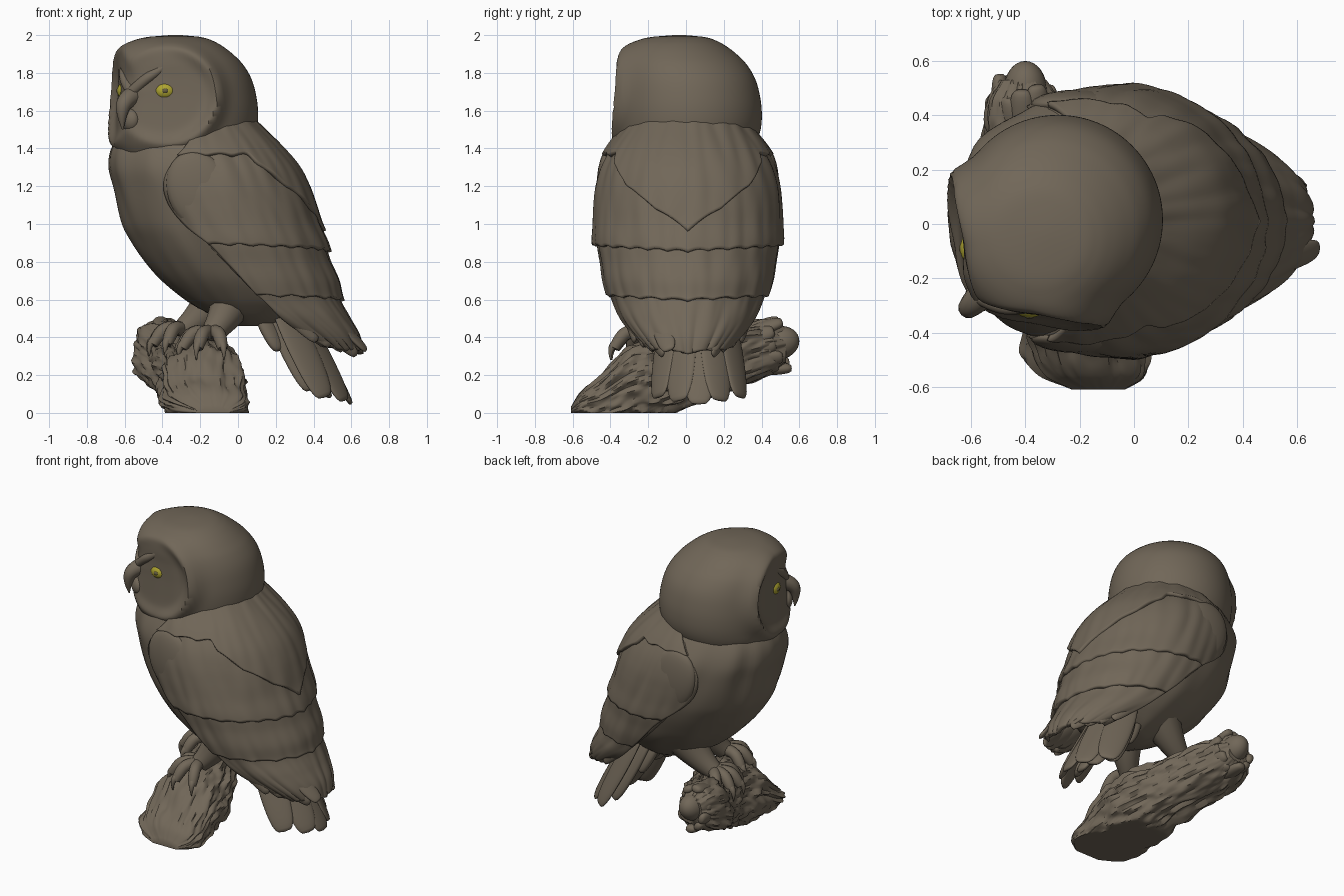
import bpy, bmesh, math, random
from mathutils import Vector, noise

random.seed(4)
if "Cube" in bpy.data.objects:
    bpy.data.objects.remove(bpy.data.objects["Cube"], do_unlink=True)


def material(name, rgb):
    m = bpy.data.materials.new(name)
    m.use_nodes = True
    m.diffuse_color = (*rgb, 1)
    m.node_tree.nodes["Principled BSDF"].inputs["Base Color"].default_value = (*rgb, 1)
    return m


BROWN = material("brown_clay", (0.165, 0.135, 0.098))
YELLOW = material("yellow_eye", (0.42, 0.37, 0.03))
DARK = material("dark_pupil", (0.13, 0.11, 0.05))


def finish(obj, mat, angle=50):
    obj.data.materials.clear()
    obj.data.materials.append(mat)
    bpy.ops.object.select_all(action="DESELECT")
    obj.select_set(True)
    bpy.context.view_layer.objects.active = obj
    bpy.ops.object.shade_smooth_by_angle(angle=math.radians(angle))
    return obj


def from_bmesh(name, bm, mat=BROWN):
    bmesh.ops.recalc_face_normals(bm, faces=bm.faces)
    mesh = bpy.data.meshes.new(name)
    bm.to_mesh(mesh)
    bm.free()
    obj = bpy.data.objects.new(name, mesh)
    bpy.context.collection.objects.link(obj)
    return finish(obj, mat)


def loft(name, rings, closed=True):
    bm = bmesh.new()
    rows = [[bm.verts.new(p) for p in ring] for ring in rings]
    n = len(rows[0])
    for a, b in zip(rows, rows[1:]):
        for i in range(n if closed else n - 1):
            j = (i + 1) % n
            bm.faces.new((a[i], a[j], b[j], b[i]))
    if closed:
        bm.faces.new(rows[0])
        bm.faces.new(rows[-1])
    return from_bmesh(name, bm)


def smooth_row(rows, t):
    """Smoothly interpolate a table whose first column is the position."""
    t = min(max(t, rows[0][0]), rows[-1][0])
    i = max(k for k in range(len(rows) - 1) if rows[k][0] <= t)
    a, b = rows[i], rows[i + 1]
    p, q = rows[max(i - 1, 0)], rows[min(i + 2, len(rows) - 1)]
    h = b[0] - a[0]
    u = (t - a[0]) / h
    out = []
    for c in range(1, len(a)):
        m0 = (b[c] - p[c]) / (b[0] - p[0]) * h
        m1 = (q[c] - a[c]) / (q[0] - a[0]) * h
        out.append(a[c] + u * m0 + u * u * (3 * (b[c] - a[c]) - 2 * m0 - m1)
                   + u ** 3 * (2 * (a[c] - b[c]) + m0 + m1))
    return out


def span(a, b, n):
    return [a + (b - a) * i / (n - 1) for i in range(n)]


def blob(name, centre, long, wide, thick, mat=BROWN, blunt=False):
    """Ellipsoid given by three half-axis vectors; blunt ones suit feathers."""
    bm = bmesh.new()
    bmesh.ops.create_uvsphere(bm, u_segments=24, v_segments=16, radius=1)
    for v in bm.verts:
        r = math.hypot(v.co.x, v.co.y)
        if blunt and r > 1e-4:
            v.co.x, v.co.y = v.co.x * r ** -0.5, v.co.y * r ** -0.5
        v.co = Vector(centre) + v.co.x * Vector(wide) + v.co.y * Vector(thick) + v.co.z * Vector(long)
    return from_bmesh(name, bm, mat)


def feather(name, start, end, normal, width, thick):
    a, b = Vector(start), Vector(end)
    d = b - a
    side = d.cross(Vector(normal)).normalized()
    return blob(name, (a + b) / 2, d / 2, side * width, side.cross(d).normalized() * thick, blunt=True)


def tube(name, points, radii):
    cu = bpy.data.curves.new(name, "CURVE")
    cu.dimensions, cu.bevel_depth, cu.bevel_resolution = "3D", 1, 4
    cu.use_fill_caps, cu.resolution_u = True, 6
    sp = cu.splines.new("NURBS")
    sp.points.add(len(points) - 1)
    for pt, co, r in zip(sp.points, points, radii):
        pt.co, pt.radius = (*co, 1), r
    sp.order_u, sp.use_endpoint_u = 3, True
    obj = bpy.data.objects.new(name, cu)
    bpy.context.collection.objects.link(obj)
    bpy.ops.object.select_all(action="DESELECT")
    obj.select_set(True)
    bpy.context.view_layer.objects.active = obj
    bpy.ops.object.convert(target="MESH")
    return finish(bpy.context.object, BROWN)


TURN = [2 * math.pi * i / 96 for i in range(96)]
MID = 0.01

# Body: height, breast x, back x, half width
BODY = [(.46, -.02, .2, .12), (.5, -.1, .28, .19), (.55, -.2, .36, .25), (.6, -.28, .42, .3),
        (.7, -.4, .46, .37), (.8, -.49, .46, .41), (.9, -.56, .44, .44), (1.0, -.615, .4, .455),
        (1.2, -.665, .33, .465), (1.3, -.685, .28, .45), (1.4, -.67, .21, .405), (1.52, -.6, .1, .33)]
rings = []
for z in span(.46, 1.52, 60):
    x0, x1, w = smooth_row(BODY, z)
    ring = []
    for a in TURN:
        c, s = math.cos(a), math.sin(a)
        k = 1 + .03 * noise.noise(Vector((c * 4, s * 4, z * 3)))
        ring.append(((x0 + x1) / 2 + (x1 - x0) / 2 * c * k, MID + w * s * k, z))
    rings.append(ring)
loft("body", rings)

# Head: height, shift towards the face, radius; the face looks along -x -y
HEAD = [(1.34, -.02, .31), (1.42, -.01, .36), (1.5, 0, .38), (1.6, 0, .386), (1.7, -.006, .378),
        (1.78, -.016, .362), (1.85, -.034, .336), (1.9, -.05, .302), (1.94, -.06, .26),
        (1.97, -.062, .208), (1.99, -.058, .14), (2.0, -.05, .03)]
HX, HY = -.28, .015


def dish(side, depth, z):
    """Hollow facial disc; the rim stands out most on its outer side."""
    u = (side + .1) / .27
    rho = math.hypot(u, (z - 1.68) / .26)
    weight = min(max((-depth - .15) / .15, 0), 1)
    rim = .012 + .04 * max(0, u)
    return weight * (.035 * max(0, 1 - rho * rho) - rim * math.exp(-((rho - 1) / .16) ** 2))


rings = []
for z in span(1.34, 1.9, 56) + span(1.905, 2.0, 24):
    shift, r = smooth_row(HEAD, z)
    corner = 2.8 - .7 * min(max((z - 1.7) / .26, 0), 1)
    ring = []
    for a in TURN:
        c, s = math.cos(a), math.sin(a)
        n = corner if c < 0 and s < 0 else 2
        k = r * (abs(c) ** n + abs(s) ** n) ** (-1 / n)
        x, y = shift + k * c, shift + k * s
        ring.append((HX + x + dish(y, x, z), HY + y + dish(x, y, z), z))
    rings.append(ring)
loft("head", rings)


# Eyes and brows, mirrored across the diagonal of the head
def on_face(side, depth, z, flip):
    return (HX + depth, HY + side, z) if flip else (HX + side, HY + depth, z)


for flip, tag in ((False, "right"), (True, "left")):
    def axes(a, d):
        return (0, 0, a * .8), ((0, a, 0) if flip else (a, 0, 0)), ((d, 0, 0) if flip else (0, d, 0))
    blob(tag + "_eye", on_face(-.105, -.32, 1.705, flip), *axes(.057, .04), mat=YELLOW)
    blob(tag + "_pupil", on_face(-.105, -.347, 1.705, flip), *axes(.02, .018), mat=DARK)
    tube(tag + "_brow", [on_face(*p, flip) for p in
         ((-.29, -.28, 1.69), (-.22, -.32, 1.76), (-.14, -.325, 1.81), (-.06, -.33, 1.87))],
         (.03, .03, .024, .008))

# Beak
tube("beak", [(-.53, -.23, 1.69), (-.585, -.285, 1.67), (-.62, -.32, 1.6), (-.61, -.31, 1.5)],
     (.055, .05, .036, .004))
blob("lower_beak", (-.57, -.27, 1.55), (0, 0, .06), (.04, -.04, 0), (.03, .03, 0))

# Wings folded round the back: height, centre x, depth, half width, front edge x
WING = [(.28, .585, .08, .145, .54), (.4, .41, .24, .275, .38), (.5, .26, .34, .36, .24),
        (.6, .13, .42, .41, .13), (.7, .07, .46, .445, .03), (.8, .02, .47, .465, -.06),
        (.9, -.02, .48, .485, -.16), (1.0, -.06, .48, .487, -.28), (1.1, -.1, .49, .487, -.36),
        (1.2, -.14, .495, .48, -.39), (1.3, -.17, .475, .455, -.36), (1.4, -.2, .425, .405, -.28),
        (1.5, -.22, .345, .335, -.22), (1.62, -.24, .24, .26, -.22)]


def tier(name, top, bottom, inset, scallop):
    rings = []
    for t in span(0, 1, 36):
        ring = []
        for s in span(-1, 1, 111):
            low = bottom(s) + .012 * abs(math.sin(s * scallop))
            z = top + (low - top) * t
            cx, rx, w, edge = smooth_row(WING, z)
            a = s * math.acos(min(max((edge - cx) / rx, -1), 1))
            o = .016 * t - inset + .01 * noise.noise(Vector((a * 7, z * 3, inset * 90)))
            ring.append((cx + (rx + o) * math.cos(a), MID + (w + o) * math.sin(a), z))
        rings.append(ring)
    obj = loft(name, rings, closed=False)
    mod = obj.modifiers.new("thickness", "SOLIDIFY")
    mod.thickness, mod.offset = .03, 0


tier("mantle", 1.6, lambda s: min(.96 + .72 * abs(s), 1.36), 0, 19)
tier("wing_coverts", 1.42, lambda s: .85 + .04 * abs(s), .012, 25)
tier("secondary_feathers", 1.0, lambda s: .59 + .03 * abs(s), .02, 15)
tier("primary_feathers", .75, lambda s: .31 + .04 * abs(s), .03, 5)

# Long feathers along the lower edge of each wing
for sign, tag in ((-1, "right"), (1, "left")):
    for i in range(4):
        feather(f"{tag}_flight_feather_{i + 1}",
                (-.2 + .09 * i, MID + sign * .44, .98 - .06 * i),
                (.42 + .07 * i, MID + sign * (.28 - .05 * i), .38 - .025 * i),
                (.3, sign, .1), .045, .022)
    blob(tag + "_shoulder", (-.2, MID + sign * .43, 1.17), (.1, 0, -.2), (.15, 0, .08), (0, .055, 0))
feather("right_wing_tip", (.42, -.17, .6), (.68, -.09, .33), (.8, -.3, .6), .055, .02)
feather("left_wing_tip", (.4, .2, .6), (.63, .13, .33), (.8, .3, .6), .055, .02)

# Tail fan and the soft feathers below it; outer feathers turn sideways
for i in range(-2, 3):
    feather(f"tail_feather_{i + 3}", (.28 - .02 * i * i, .06 + .065 * i, .64),
            (.6 - .035 * i * i, .07 + .108 * i, .045 + .018 * abs(i)), (1, .7 * i, .5), .09, .024)
    feather(f"under_tail_feather_{i + 3}", (.17, .05 + .05 * i, .58),
            (.49 - .025 * i * i, .07 + .08 * i, .08 + .02 * abs(i)), (1, .75 * i, .4), .075, .03)
    feather(f"under_tail_tuft_{i + 3}", (.1, .03 + .05 * i, .58),
            (.27 - .012 * i * i, .04 + .07 * i, .33), (1, .5 * i, .4), .06, .035)

# Legs, toes and claws
FEET = {"right": ((-.02, -.12, .62), (-.07, -.16, .5), (-.14, -.22, .42), (165, 205, 245, 290)),
        "left": ((-.1, .14, .62), (-.19, .13, .51), (-.29, .11, .44), (130, 165, 200, 240))}
for tag, (hip, knee, foot, angles) in FEET.items():
    tube(tag + "_leg", (hip, knee, foot), (.13, .085, .06))
    for i, deg in enumerate(angles):
        d = Vector((math.cos(math.radians(deg)), math.sin(math.radians(deg)), 0))

        def reach(out, drop):
            return Vector(foot) + d * out - Vector((0, 0, drop))
        tube(f"{tag}_toe_{i + 1}", (reach(0, 0), reach(.09, -.02), reach(.15, .04), reach(.17, .08)),
             (.04, .036, .036, .026))
        tube(f"{tag}_claw_{i + 1}", (reach(.15, .05), reach(.2, .06), reach(.19, .14)),
             (.026, .02, .003))

# Log: y, centre x, centre z, half width, half height; cut flat on the ground
LOG = [(-.61, -.13, .01, .09, .02), (-.56, -.15, .04, .18, .07), (-.45, -.175, .07, .22, .13),
       (-.3, -.18, .15, .225, .2), (-.1, -.2, .2, .21, .2), (.1, -.27, .24, .18, .17),
       (.3, -.37, .31, .17, .16), (.45, -.41, .35, .13, .14), (.53, -.41, .36, .08, .09)]
rings = []
for y in span(-.61, .53, 110):
    cx, cz, rx, rz = smooth_row(LOG, y)
    ring = []
    for a in TURN:
        c, s = math.cos(a), math.sin(a)
        k = 1 + .14 * noise.noise(Vector((c * 2, y * 5, s * 2))) + .14 * noise.noise(Vector((c * 7, y * 11, s * 7)))
        square = (abs(c) ** 4 + abs(s) ** 4) ** (-1 / 4) if s < 0 else 1
        ring.append((cx + rx * c * k * square, y, max(0, cz + rz * s * k * square)))
    rings.append(ring)
loft("log", rings)

# Splinters of the broken end
for i in range(11):
    a = i * 2 * math.pi / 11
    c, s = math.cos(a), math.sin(a)
    tip = random.uniform(.48, .59) - .03 * abs(c)
    feather(f"splinter_{i + 1}", (-.39 + .09 * c, .27, .32 + .09 * s),
            (-.4 + .1 * c, tip, .365 + .13 * s), (c, 0, s), .05, .035)
blob("splinter_core", (-.4, .49, .37), (0, .11, .01), (.08, 0, 0), (0, 0, .09))
